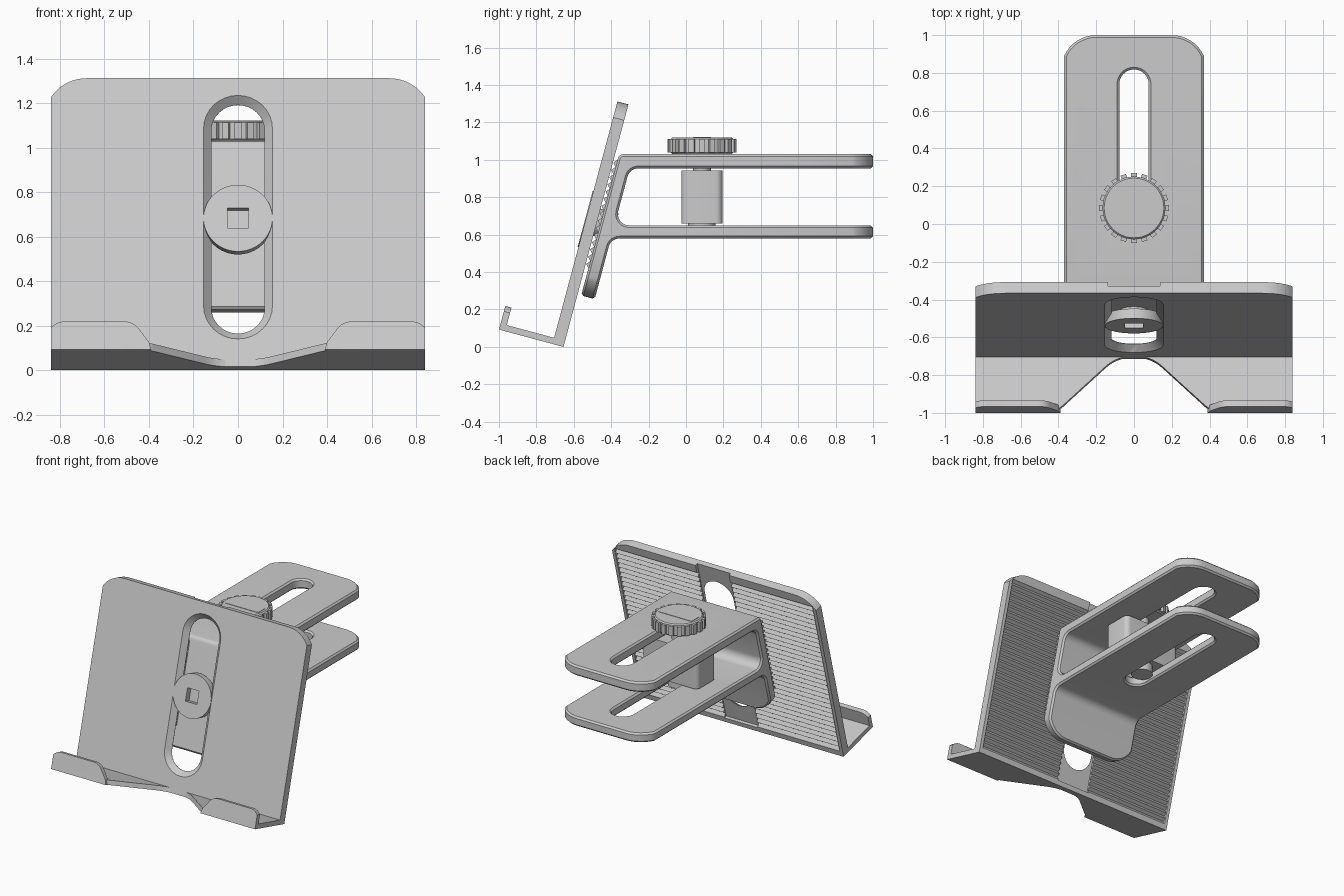
import bpy, bmesh
from math import sin, cos, tan, asin, pi, radians
from mathutils import Matrix, Vector

if "Cube" in bpy.data.objects:
    bpy.data.objects.remove(bpy.data.objects["Cube"], do_unlink=True)

SHADE = (0.6, 0.6, 0.6, 1)
grey = bpy.data.materials.new("plain grey")
grey.use_nodes = True
grey.diffuse_color = SHADE
grey.node_tree.nodes["Principled BSDF"].inputs["Base Color"].default_value = SHADE

# Frames: TILT lays local x, y, z along width, up the plate, and out of its front
LEAN = radians(15)
BASE = -0.655
FLAT = Matrix.Identity(4)
TILT = Matrix.Translation((0, BASE, 0)) @ Matrix.Rotation(pi / 2 - LEAN, 4, 'X')
SIDE = Matrix(((0, 0, 1, 0), (1, 0, 0, 0), (0, 1, 0, 0), (0, 0, 0, 1)))
SHELF = Matrix(((1, 0, 0, 0), (0, 0, 1, 0), (0, 1, 0, 0), (0, 0, 0, 1)))


def loft(name, loops, frame=FLAT):
    """Closed solid through stacked loops of (points, height)."""
    bm = bmesh.new()
    rings = [[bm.verts.new((p[0], p[1], h)) for p in pts] for pts, h in loops]
    for a, b in zip(rings, rings[1:]):
        for i in range(len(a)):
            j = (i + 1) % len(a)
            bm.faces.new((a[i], a[j], b[j], b[i]))
    bm.faces.new(rings[0][::-1])
    bm.faces.new(rings[-1])
    bm.transform(frame)
    bmesh.ops.recalc_face_normals(bm, faces=bm.faces)
    mesh = bpy.data.meshes.new(name)
    bm.to_mesh(mesh)
    bm.free()
    mesh.materials.append(grey)
    ob = bpy.data.objects.new(name, mesh)
    bpy.context.collection.objects.link(ob)
    return ob


def prism(name, pts, lo, hi, frame=FLAT):
    return loft(name, [(pts, lo), (pts, hi)], frame)


def apply_mod(ob, mod):
    bpy.context.view_layer.objects.active = ob
    bpy.ops.object.modifier_apply(modifier=mod.name)


def carve(ob, cutter, operation='DIFFERENCE'):
    mod = ob.modifiers.new("cut", 'BOOLEAN')
    mod.object, mod.operation, mod.solver = cutter, operation, 'EXACT'
    apply_mod(ob, mod)
    bpy.data.objects.remove(cutter, do_unlink=True)


def chamfer(ob, width):
    mod = ob.modifiers.new("edges", 'BEVEL')
    mod.width, mod.segments = width, 1
    mod.limit_method, mod.angle_limit = 'ANGLE', radians(50)
    mod.use_clamp_overlap = False
    apply_mod(ob, mod)


def rounded(corners, steps=6):
    """Outline from (x, y, radius) corners."""
    out = []
    for i, (x, y, r) in enumerate(corners):
        p = Vector((x, y))
        if r == 0:
            out.append(p)
            continue
        a = (Vector(corners[i - 1][:2]) - p).normalized()
        b = (Vector(corners[(i + 1) % len(corners)][:2]) - p).normalized()
        half = a.angle(b) / 2
        centre = p + (a + b).normalized() * (r / sin(half))
        start = (p + a * (r / tan(half)) - centre).normalized()
        end = (p + b * (r / tan(half)) - centre).normalized()
        out += [centre + start.slerp(end, k / steps).normalized() * r
                for k in range(steps + 1)]
    return out


def shoulder(x, y, d, h, steps=8):
    """Arc leaving the line at height y and dropping h over the last d before x."""
    r = (d * d + h * h) / (2 * h)
    full = asin(d / r)
    return [(x - d + r * sin(full * k / steps), y - r + r * cos(full * k / steps))
            for k in range(steps + 1)]


def panel(x, y0, y1, d, h):
    """Symmetric outline with square corners at y0 and shoulders at y1."""
    half = [(x, y0)] + shoulder(x, y1, d, h)[::-1]
    return half + [(-px, py) for px, py in half[::-1]]


def stadium(r, y0, y1, n=16):
    return ([(r * cos(pi * k / n), y1 + r * sin(pi * k / n)) for k in range(n + 1)] +
            [(-r * cos(pi * k / n), y0 - r * sin(pi * k / n)) for k in range(n + 1)])


def circle(r, y, n=48):
    return [(r * cos(2 * pi * k / n), y + r * sin(2 * pi * k / n)) for k in range(n)]


def rect(x, y0, y1, r=0):
    return rounded([(-x, y0, r), (x, y0, r), (x, y1, r), (-x, y1, r)])


def saw(first, count, base, valley, tip, pitch=0.04):
    pts = [(first, base), (first, valley)]
    for i in range(count):
        pts += [(first + (i + 0.5) * pitch, tip), (first + (i + 1) * pitch, valley)]
    return pts + [(first + count * pitch, base)]


# Leaning back plate with a grooved rear, a smooth centre channel and a flared slot
W, T = 0.84, 0.061
plate = prism("back_plate", panel(W, 0, 1.342, 0.16, 0.088), 0, T, TILT)
carve(plate, prism("grooves", saw(0.04, 31, -0.05, 0.001, 0.021), -0.815, 0.815, TILT @ SIDE))
carve(plate, prism("channel", rect(0.137, -0.1, 1.5), -0.05, 0.022, TILT))
SLOT = (0.284, 1.107)
carve(plate, loft("slot", [(stadium(0.12, *SLOT), -0.05), (stadium(0.12, *SLOT), 0.024),
                           (stadium(0.155, *SLOT), T), (stadium(0.155, *SLOT), 0.1)], TILT))

# Notched shelf and its two upturned lips
ledge = rounded([(W, 0, 0), (W, 0.357, 0), (0.41, 0.357, 0.12), (0.09, 0.055, 0.2),
                 (-0.09, 0.055, 0.2), (-0.41, 0.357, 0.12), (-W, 0.357, 0), (-W, 0, 0)])
prism("shelf", ledge, 0, 0.034, TILT @ SHELF)
lip = (rounded([(0.39, 0, 0), (0.40, 0.035, 0.03), (0.47, 0.131, 0.08), (0.78, 0.131, 0)])
       + shoulder(W, 0.131, 0.06, 0.03) + [(W, 0)])
for side, label in ((1, "left"), (-1, "right")):
    prism(label + "_lip", [(side * p[0], p[1]) for p in lip], 0.323, 0.357, TILT)


# Two-armed bracket cut from one side profile
def lean_y(depth, z):
    return BASE + z * tan(LEAN) + depth / cos(LEAN)


FRONT, BACK, TAB = 0.02, 0.095, 0.29
tab_end = [(BASE + TAB * sin(LEAN) + d * cos(LEAN), TAB * cos(LEAN) - d * sin(LEAN), 0)
           for d in (BACK, FRONT)]
profile = rounded([(lean_y(FRONT, 1.03), 1.03, 0.03), (1, 1.03, 0), (1, 0.955, 0),
                   (lean_y(BACK, 0.955), 0.955, 0.06), (lean_y(BACK, 0.65), 0.65, 0.06),
                   (1, 0.65, 0), (1, 0.58, 0), (lean_y(BACK, 0.58), 0.58, 0.06)] + tab_end)
bracket = prism("bracket", profile, -0.37, 0.37, SIDE)
carve(bracket, prism("plan", panel(0.37, -0.9, 1, 0.17, 0.11), 0, 1.3), 'INTERSECT')
tab_plan = [(x, -y) for x, y in panel(0.37, -1.8, -TAB, 0.17, 0.11)]
carve(bracket, prism("tab_plan", tab_plan, -2, 0.3, TILT), 'INTERSECT')
carve(bracket, prism("arm_slot", stadium(0.078, 0.03, 0.74), 0.4, 1.2))
chamfer(bracket, 0.012)
for lo, hi, label in ((0.14, 0.36, "left"), (-0.36, -0.14, "right")):
    prism(label + "_bracket_teeth", saw(0.44, 15, -0.04, -0.02, -0.002), lo, hi, TILT @ SIDE)

# Flush bolt with a square socket, running through the slot into the bracket
AXIS = 0.69
bolt = prism("slot_bolt_head", circle(0.155, AXIS), 0.012, T + 0.004, TILT)
carve(bolt, prism("socket", rect(0.047, AXIS - 0.047, AXIS + 0.047), 0.02, 0.1, TILT))
prism("slot_bolt_shaft", circle(0.075, AXIS), -0.1, 0.015, TILT)

# Thumb knob, its grips, top panel, clamp block and screw
Y = 0.085
knob = prism("knob", circle(0.166, Y), 1.03, 1.12)
chamfer(knob, 0.008)
grips = []
for k in range(20):
    for r, f in ((0.162, -0.3), (0.185, -0.26), (0.185, 0.26), (0.162, 0.3)):
        a = 2 * pi * (k + f) / 20
        grips.append((r * cos(a), Y + r * sin(a)))
prism("knob_grips", grips, 1.04, 1.112)
prism("knob_panel", rect(0.14, Y - 0.048, Y + 0.048, 0.012), 1.115, 1.123)
prism("clamp_block", rect(0.23, Y - 0.11, Y + 0.11, 0.035), 0.66, 0.943)
prism("screw", circle(0.048, Y), 0.62, 1.05)
prism("screw_end", circle(0.074, Y), 0.6, 0.67)

# Soft shading with crisp edges
for ob in bpy.context.collection.objects:
    if ob.type == 'MESH':
        ob.select_set(True)
        bpy.context.view_layer.objects.active = ob
bpy.ops.object.shade_smooth_by_angle(angle=radians(30))
